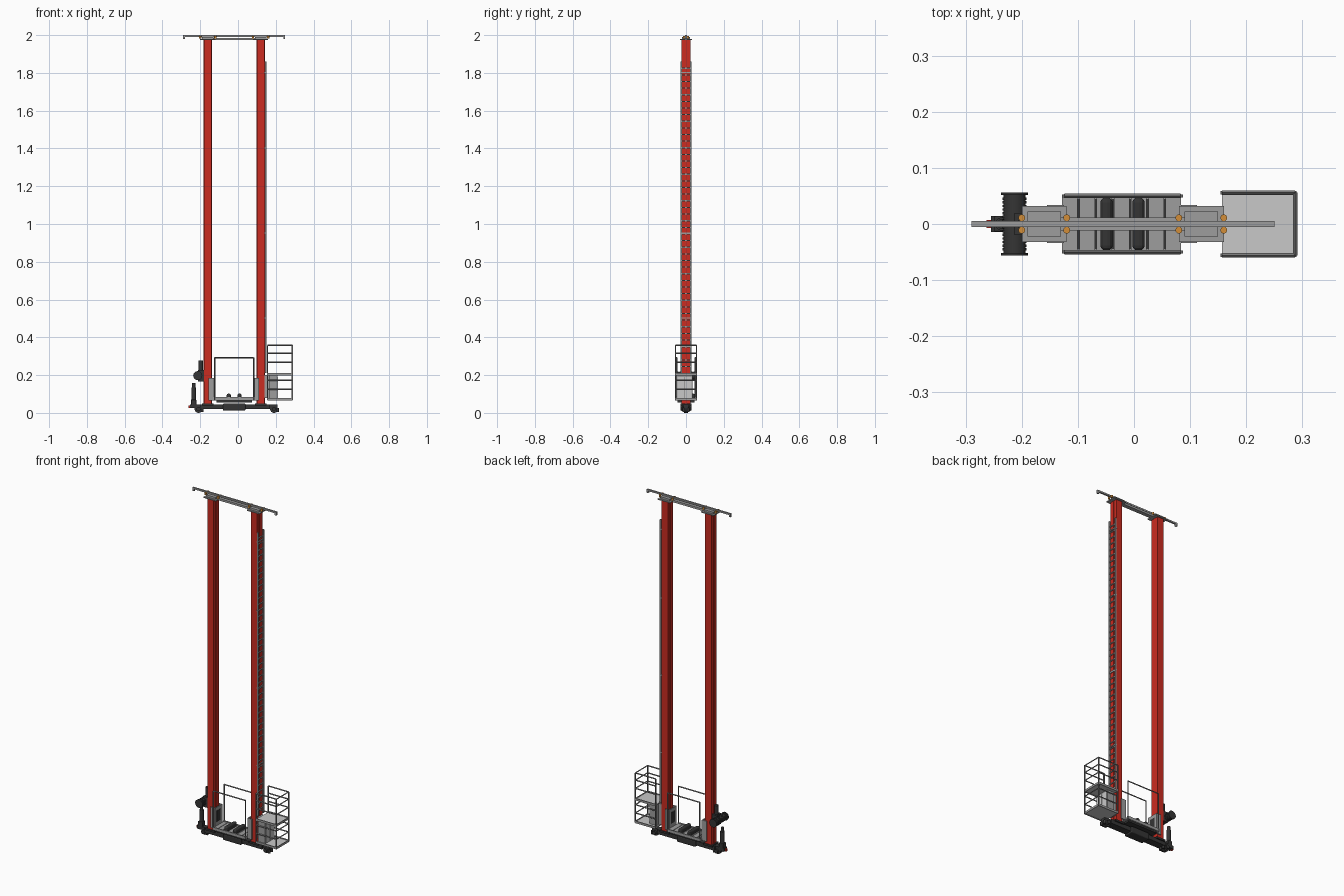
import bpy
from mathutils import Vector

cube = bpy.data.objects.get("Cube")
if cube:
    bpy.data.objects.remove(cube, do_unlink=True)


def material(name, red, green, blue):
    made = bpy.data.materials.new(name)
    made.use_nodes = True
    made.diffuse_color = (red, green, blue, 1)
    shader = made.node_tree.nodes["Principled BSDF"]
    shader.inputs["Base Color"].default_value = made.diffuse_color
    return made


def grey_material(name, value):
    return material(name, value, value, value)


RED = material("mast red", .6, .025, .015)
ORANGE = material("roller orange", .65, .27, .04)
STEEL = grey_material("steel grey", .34)
LIGHT = grey_material("light grey", .58)
RAILING = grey_material("railing grey", .2)
DARK = grey_material("dark grey", .035)


def slab(name, colour, left, right, half_depth, bottom, top, middle=0, bevel=0):
    """Box between two x and two z values, with its depth centred on y = middle."""
    bpy.ops.mesh.primitive_cube_add(size=1)
    part = bpy.context.object
    part.name = name
    part.location = ((left + right) / 2, middle, (bottom + top) / 2)
    part.scale = (right - left, half_depth * 2, top - bottom)
    bpy.ops.object.transform_apply(location=False, rotation=False, scale=True)
    part.data.materials.append(colour)
    if bevel:
        rounding = part.modifiers.new("Rounding", "BEVEL")
        rounding.width, rounding.segments = bevel, 3


def plate_pair(name, colour, left, right, distance, bottom, top, thickness=.006):
    """Front and back plates mirrored across the centre plane."""
    for middle in (-distance, distance):
        slab(name, colour, left, right, thickness / 2, bottom, top, middle)


def rod(name, colour, start, end, radius, sides=24):
    start, end = Vector(start), Vector(end)
    axis = end - start
    bpy.ops.mesh.primitive_cylinder_add(vertices=sides, radius=radius, depth=axis.length)
    part = bpy.context.object
    part.name = name
    part.location = (start + end) / 2
    part.rotation_euler = axis.to_track_quat("Z", "Y").to_euler()
    part.data.materials.append(colour)
    if sides > 8:
        bpy.ops.object.shade_smooth_by_angle()


def upright(name, colour, x, bottom, top, radius, y=0):
    rod(name, colour, (x, y, bottom), (x, y, top), radius)


def axle(name, colour, x, z, middle, half_length, radius):
    rod(name, colour, (x, middle - half_length, z), (x, middle + half_length, z), radius)


def bent_tube(name, points):
    for start, end in zip(points, points[1:]):
        rod(name, RAILING, start, end, radius=.004, sides=4)


# Main levels and mast positions
TOP = 2
CAP = 1.973
BASE = .045
DECK = .066
MASTS = {"right": -.16, "left": .12}

# Masts with guide strips, feet, caps and guide rollers
for side, x in MASTS.items():
    slab(side + "_mast", RED, x - .02, x + .02, .024, BASE, CAP)
    slab(side + "_mast_guide", RED, x - .023, x + .023, .005, BASE, CAP)
    slab(side + "_foot_plate", DARK, x - .03, x + .03, .03, BASE - .005, BASE + .005)
    slab(side + "_cap", STEEL, x - .04, x + .04, .032, CAP, CAP + .006)
    slab(side + "_cap_block", STEEL, x - .03, x + .03, .022, CAP, TOP - .01)
    for roller_x in (x - .04, x + .04):
        for y in (-.011, .011):
            upright("guide_roller", ORANGE, roller_x, CAP + .01, TOP - .004, .006, y)

# Head beam and overhead guide rail with end hooks
slab("head_beam", STEEL, MASTS["right"], MASTS["left"], .012, CAP, CAP + .012)
slab("guide_rail", STEEL, -.29, .25, .005, TOP - .009, TOP)
for x in (-.29, .24):
    slab("rail_end_hook", STEEL, x, x + .01, .005, TOP - .02, TOP - .008)

# Ladder on the left mast
LADDER = MASTS["left"] + .026
LADDER_FOOT, LADDER_TOP, RUNGS = .21, 1.86, 46
plate_pair("ladder_rail", STEEL, LADDER - .004, LADDER + .004, .025, LADDER_FOOT, LADDER_TOP)
step = (LADDER_TOP - LADDER_FOOT) / (RUNGS + 1)
for rung in range(RUNGS):
    z = LADDER_FOOT + step * (rung + 1)
    slab("ladder_rung", STEEL, LADDER - .002, LADDER + .002, .024, z - .003, z + .003)
for z in (.5, .95, 1.4, 1.8):
    slab("ladder_bracket", STEEL, LADDER - .008, LADDER, .026, z, z + .006)

# Base beam with noses, wheels and side rollers
slab("base_beam", DARK, -.2, .17, .022, .02, BASE)
slab("base_nose", DARK, -.255, .21, .014, .026, BASE)
slab("base_belly", DARK, -.08, .04, .03, .012, .05, bevel=.006)
slab("buffer", RED, -.263, -.25, .007, .026, .04)
for x in (-.21, .19):
    axle("travel_wheel", DARK, x, .02, 0, .01, .02)
    axle("wheel_hub", DARK, x, .02, 0, .024, .011)
    for y in (-.012, .012):
        upright("side_roller", DARK, x + .02, .006, .026, .007, y)

# Travel motor
TRAVEL = -.235
slab("travel_gearbox", DARK, TRAVEL - .014, TRAVEL + .014, .014, .04, .07, bevel=.003)
upright("travel_motor", DARK, TRAVEL, .06, .135, .012)
upright("travel_motor_cap", DARK, TRAVEL, .13, .158, .009)

# Hoist drum wound with cable, and its motor
DRUM, DRUM_Z, TURNS = -.213, .197, 15
axle("hoist_drum", DARK, DRUM, DRUM_Z, 0, .053, .02)
for y in (-.054, .054):
    axle("drum_flange", DARK, DRUM, DRUM_Z, y, .002, .024)
for turn in range(TURNS):
    y = (turn / (TURNS - 1) - .5) * .09
    axle("cable_turn", DARK, DRUM, DRUM_Z, y, .002, .0215)
slab("hoist_mount", DARK, DRUM, MASTS["right"] - .02, .02, DRUM_Z - .03, DRUM_Z + .03)
upright("hoist_motor", DARK, DRUM + .016, DRUM_Z, .278, .011)

# Lifting carriage with slats and two rounded conveyor belts
CARRIAGE_RIGHT, CARRIAGE_LEFT, SLATS = -.128, .087, 7
slab("carriage_underframe", DARK, CARRIAGE_RIGHT + .013, CARRIAGE_LEFT - .013, .045, DECK - .01, DECK)
plate_pair("carriage_side_beam", STEEL, CARRIAGE_RIGHT, CARRIAGE_LEFT, .05, DECK, DECK + .017)
pitch = (CARRIAGE_LEFT - CARRIAGE_RIGHT) / SLATS
for slat in range(SLATS):
    x = CARRIAGE_RIGHT + pitch * slat
    slab("carriage_slat", STEEL, x, x + pitch - .003, .047, DECK, DECK + .012)
for x in (-.049, .008):
    slab("conveyor_belt", DARK, x - .011, x + .011, .047, DECK, DECK + .036, bevel=.009)

# Carriage guide brackets beside the masts
for outer, inner in ((-.155, CARRIAGE_RIGHT), (.112, CARRIAGE_LEFT)):
    left, right = sorted((outer, inner))
    plate_pair("guide_bracket_cheek", STEEL, left, right, .031, DECK, .185)
    slab("guide_bracket_plate", STEEL, inner - .003, inner + .003, .034, DECK, .185)
    slab("guide_bracket_window", DARK, inner - .004, inner + .004, .018, .1, .165)

# Carriage safety frames, front and back
for y in (-.05, .05):
    left, right, top = CARRIAGE_RIGHT + .004, CARRIAGE_LEFT - .004, .293
    bent_tube("safety_frame", [(left, y, DECK), (left, y, top), (right, y, top), (right, y, DECK)])

# Service platform with two floors, posts and rails
INNER, OUTER, DEPTH = .157, .287, .056
LOWER, UPPER, HANDRAIL = .068, .2, .357
for z in (LOWER, UPPER):
    slab("platform_floor", LIGHT, INNER, OUTER, DEPTH, z, z + .006)
    plate_pair("floor_edge", STEEL, INNER, OUTER, DEPTH, z - .002, z + .01)
    slab("floor_end_edge", STEEL, OUTER - .002, OUTER + .002, DEPTH, z - .002, z + .01)
for x in (INNER, OUTER):
    plate_pair("platform_post", RAILING, x - .003, x + .003, DEPTH, LOWER, HANDRAIL)
for z in (.124, .172, .267, .315, HANDRAIL):
    corners = [(INNER, -DEPTH), (OUTER, -DEPTH), (OUTER, DEPTH), (INNER, DEPTH)]
    bent_tube("platform_rail", [(x, y, z) for x, y in corners])

# Control cabinet with two doors and a mast bracket
CABINET, CABINET_FACE = -.008, .21
slab("control_cabinet", STEEL, INNER + .007, CABINET_FACE, .043, LOWER, UPPER, CABINET)
for y in (CABINET - .02, CABINET + .02):
    slab("cabinet_door", LIGHT, CABINET_FACE, CABINET_FACE + .003, .018, LOWER + .01, UPPER - .01, y)
slab("cabinet_bracket", STEEL, MASTS["left"] + .015, INNER + .01, .02, LOWER + .01, UPPER)
